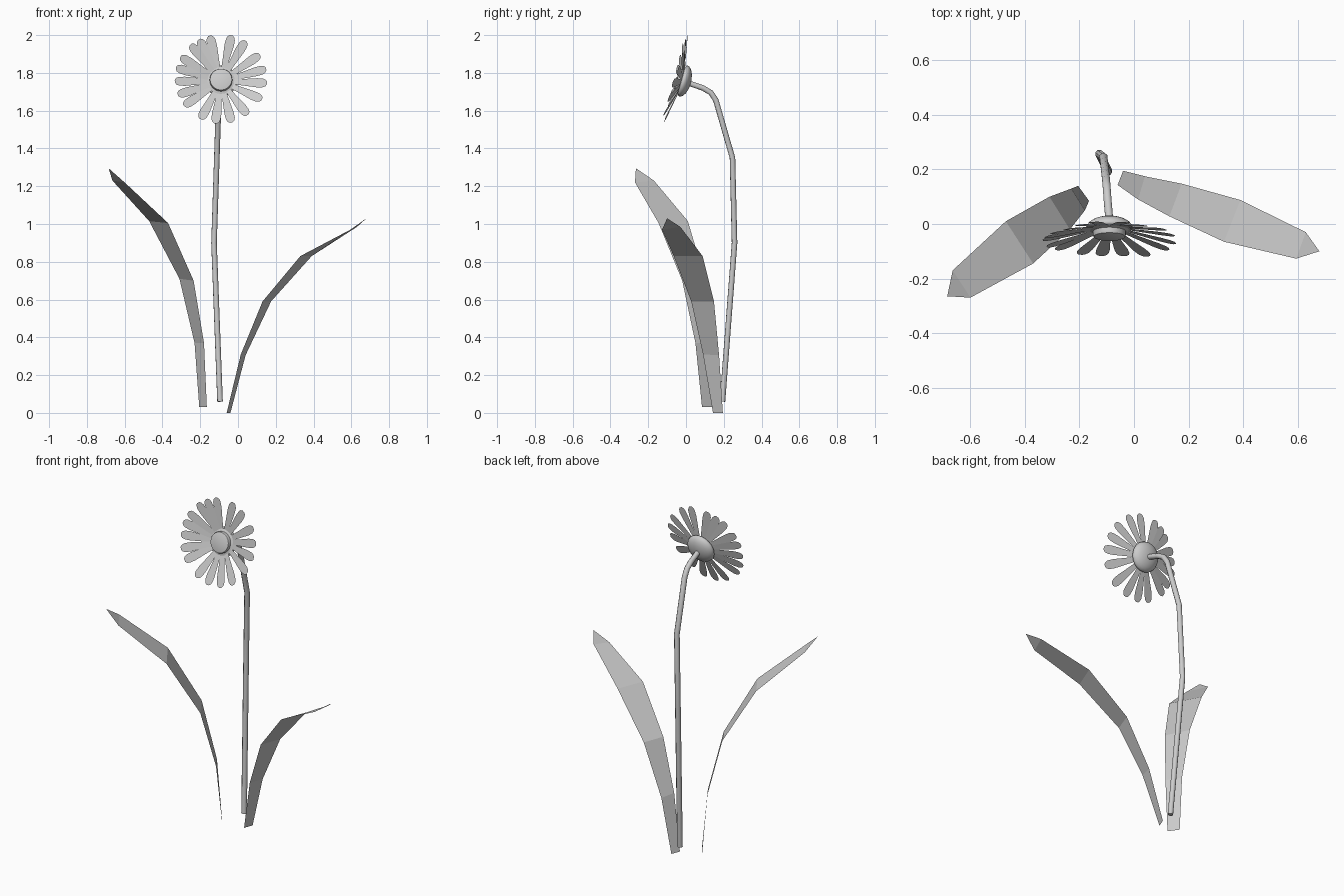
import bpy, bmesh, math, random
from mathutils import Matrix, Vector

if "Cube" in bpy.data.objects:
    bpy.data.objects.remove(bpy.data.objects["Cube"])

random.seed(4)


def finish(name, bm, matrix=None, smooth=None):
    me = bpy.data.meshes.new(name)
    if matrix:
        bm.transform(matrix)
    bm.to_mesh(me)
    bm.free()
    ob = bpy.data.objects.new(name, me)
    bpy.context.collection.objects.link(ob)
    if smooth:
        bpy.ops.object.select_all(action='DESELECT')
        ob.select_set(True)
        bpy.context.view_layer.objects.active = ob
        bpy.ops.object.shade_smooth_by_angle(angle=math.radians(smooth))
    return ob


def strip(bm, left, right, tip=None):
    """Sheet of quads between two edges, with an optional pointed end."""
    a = [bm.verts.new(p) for p in left]
    b = [bm.verts.new(p) for p in right]
    for i in range(len(a) - 1):
        bm.faces.new((a[i], b[i], b[i + 1], a[i + 1]))
    if tip:
        bm.faces.new((a[-1], b[-1], bm.verts.new(tip)))


# Leaves: thin bent strips, each defined by its two long edges and a tip
def leaf(name, back, front, tip):
    bm = bmesh.new()
    strip(bm, back, front, tip)
    finish(name, bm)


leaf("left_leaf",
     [(-0.205, 0.14, 0.03), (-0.23, 0.13, 0.37), (-0.31, 0.10, 0.71),
      (-0.47, 0.01, 1.015), (-0.665, -0.17, 1.23)],
     [(-0.165, 0.085, 0.03), (-0.18, 0.05, 0.37), (-0.235, -0.02, 0.70),
      (-0.37, -0.145, 1.005), (-0.60, -0.27, 1.22)],
     (-0.685, -0.265, 1.295))
leaf("right_leaf",
     [(-0.04, 0.195, 0), (0.04, 0.175, 0.305), (0.175, 0.148, 0.59),
      (0.39, 0.088, 0.83), (0.63, -0.03, 0.985)],
     [(-0.06, 0.143, 0), (0.015, 0.09, 0.31), (0.13, 0.028, 0.59),
      (0.33, -0.065, 0.83), (0.595, -0.127, 0.97)],
     (0.68, -0.10, 1.03))

# Stem: round tube along a bent path
path = [(-0.095, 0.193, 0.06), (-0.127, 0.257, 0.90), (-0.112, 0.246, 1.35),
        (-0.102, 0.158, 1.655), (-0.10, 0.132, 1.695), (-0.097, 0.09, 1.72),
        (-0.09, 0.01, 1.747)]
cu = bpy.data.curves.new("stem", 'CURVE')
cu.dimensions = '3D'
cu.bevel_depth = 0.0155
cu.bevel_resolution = 2
cu.use_fill_caps = True
sp = cu.splines.new('POLY')
sp.points.add(len(path) - 1)
for pt, co in zip(sp.points, path):
    pt.co = (*co, 1)
stem = bpy.data.objects.new("stem", cu)
bpy.context.collection.objects.link(stem)
bpy.ops.object.select_all(action='DESELECT')
stem.select_set(True)
bpy.context.view_layer.objects.active = stem
bpy.ops.object.convert(target='MESH')
bpy.ops.object.shade_smooth_by_angle(angle=math.radians(50))

# Flower head frame: local z is the facing direction, tilted slightly upward
head = Matrix.Translation((-0.09, -0.015, 1.757)) @ Matrix.Rotation(math.radians(75), 4, 'X')

# Receptacle: squashed dome behind the petals
bm = bmesh.new()
bmesh.ops.create_uvsphere(bm, u_segments=24, v_segments=12, radius=1)
for v in bm.verts:
    v.co = Vector((v.co.x * 0.085, v.co.y * 0.085, v.co.z * (0.018 if v.co.z > 0 else 0.042)))
finish("receptacle", bm, head, 60)

# Centre disc: short cylinder with a softened rim
bm = bmesh.new()
bmesh.ops.create_cone(bm, cap_ends=True, segments=32, radius1=0.06, radius2=0.06, depth=0.035,
                      matrix=Matrix.Translation((0, 0, 0.0175)))
rim = [e for e in bm.edges if all(v.co.z > 0.03 for v in e.verts)]
bmesh.ops.bevel(bm, geom=rim, offset=0.008, segments=2, profile=0.5, affect='EDGES')
finish("flower_centre", bm, head, 40)

# Petals: rounded sheets cupped forward, unevenly spaced around the centre
angles = [13, 33, 58, 77, 104, 118, 131, 151, 166, 183, 201, 217, 244, 263, 283, 305, 332, 354]
outline = [(0.045, 0.012), (0.12, 0.018), (0.19, 0.025), (0.222, 0.024),
           (0.237, 0.018), (0.245, 0.008)]
bm = bmesh.new()
for ang in angles:
    rot = Matrix.Rotation(math.radians(ang), 3, 'Z')
    lift = 0.043 + random.uniform(-0.008, 0.008)
    edges = [[rot @ Vector((r, s * w, 0.004 + lift * (r - 0.045) / 0.2)) for r, w in outline]
             for s in (1, -1)]
    strip(bm, *edges)
finish("petals", bm, head)
